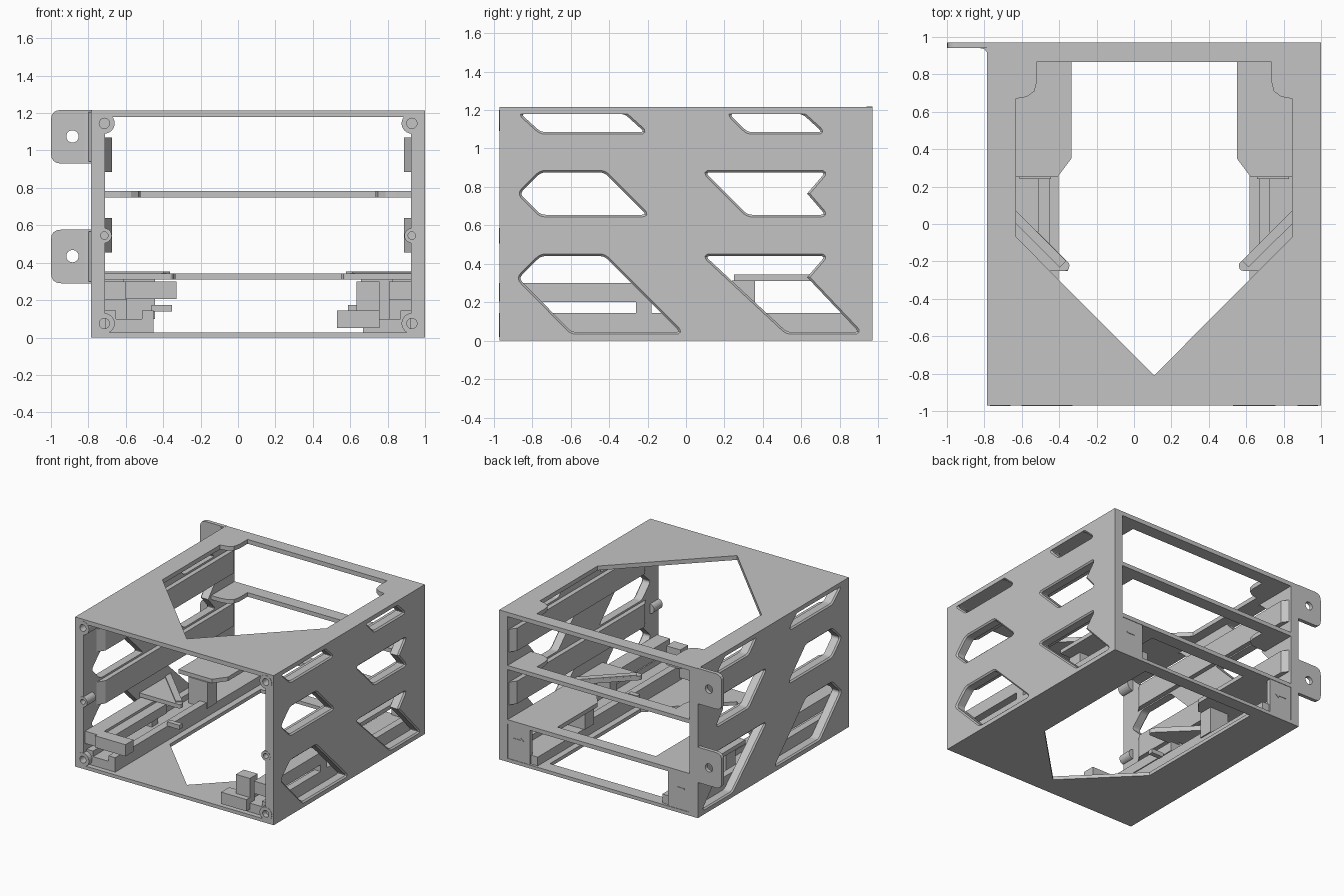
import bpy, bmesh, math
from mathutils import Vector

cube = bpy.data.objects.get("Cube")
if cube:
    bpy.data.objects.remove(cube, do_unlink=True)

CX = 0.1075            # centre line of the cage
HALF, INNER = 0.8925, 0.8175
FRONT, BACK, TOP = -0.97, 0.97, 1.215

grey = bpy.data.materials.new("plain grey")
grey.use_nodes = True
grey.diffuse_color = (0.55, 0.55, 0.55, 1)
grey.node_tree.nodes["Principled BSDF"].inputs["Base Color"].default_value = (0.55, 0.55, 0.55, 1)


def place(axis, p, d):
    """Put a 2D point at depth d along an axis."""
    return {"x": (d, p[0], p[1]), "y": (p[0], d, p[1]), "z": (p[0], p[1], d)}[axis]


def finish(name, bm, cx=CX):
    bmesh.ops.recalc_face_normals(bm, faces=bm.faces)
    mesh = bpy.data.meshes.new(name)
    bm.to_mesh(mesh)
    bm.free()
    mesh.materials.append(grey)
    obj = bpy.data.objects.new(name, mesh)
    obj.location.x = cx
    bpy.context.collection.objects.link(obj)
    return obj


def rounded(pts, r, only, n=4):
    """Round the chosen corners of a polygon, starting r away from each."""
    out = []
    for i, p in enumerate(pts):
        p = Vector(p)
        if i not in only:
            out.append(p)
            continue
        a = p + (Vector(pts[i - 1]) - p).normalized() * r
        b = p + (Vector(pts[(i + 1) % len(pts)]) - p).normalized() * r
        for k in range(n + 1):
            t = k / n
            out.append(a * (1 - t) ** 2 + p * (2 * t * (1 - t)) + b * t * t)
    return out


def grown(pts, d):
    """Offset a clockwise polygon outwards with mitred corners."""
    out = []
    for i, p in enumerate(pts):
        e = (p - pts[i - 1]).normalized()
        f = (pts[(i + 1) % len(pts)] - p).normalized()
        n1, n2 = Vector((-e.y, e.x)), Vector((-f.y, f.x))
        out.append(p + (n1 + n2) * (d / (1 + n1.dot(n2))))
    return out


def loft(name, axis, sections, cx=CX):
    """Closed solid through matching outlines at given depths."""
    bm = bmesh.new()
    rings = [[bm.verts.new(place(axis, p, d)) for p in pts] for pts, d in sections]
    for low, high in zip(rings, rings[1:]):
        for i in range(len(low)):
            bm.faces.new((low[i - 1], low[i], high[i], high[i - 1]))
    bm.faces.new(rings[0])
    bm.faces.new(rings[-1])
    return finish(name, bm, cx)


def prism(name, axis, pts, a, b, cx=CX):
    return loft(name, axis, [(pts, a), (pts, b)], cx)


def box(name, u, y, z):
    return prism(name, "z", [(u[0], y[0]), (u[1], y[0]), (u[1], y[1]), (u[0], y[1])], z[0], z[1])


def disc(x, z, r, n=24):
    return [(x + r * math.cos(math.tau * i / n), z + r * math.sin(math.tau * i / n)) for i in range(n)]


def bake(obj, cutters=(), mirror=False):
    """Cut, mirror across the centre line, and apply."""
    for c in cutters:
        c.hide_render = True
        m = obj.modifiers.new("cut", 'BOOLEAN')
        m.operation, m.solver, m.object = 'DIFFERENCE', 'EXACT', c
    if mirror:
        obj.modifiers.new("mirror", 'MIRROR')
    dg = bpy.context.evaluated_depsgraph_get()
    dg.update()
    mesh = bpy.data.meshes.new_from_object(obj.evaluated_get(dg))
    obj.modifiers.clear()
    obj.data = mesh
    for c in cutters:
        bpy.data.objects.remove(c, do_unlink=True)
    return obj


def pair(obj):
    return bake(obj, mirror=True)


def window_cutter(pts, notch):
    """Rounded window with a chamfered outer rim."""
    inner = rounded(pts, .025, [i for i in range(len(pts)) if i != notch])
    return loft("window_cutter", "x", [(inner, INNER - .1), (inner, HALF - .011),
                                       (grown(inner, .012), HALF + .001)])


# Side walls with angled windows and front screw holes
windows = [
    ([(-.86, 1.18), (-.32, 1.18), (-.215, 1.085), (-.755, 1.085)], None),
    ([(.225, 1.18), (.605, 1.18), (.71, 1.085), (.32, 1.085)], None),
    ([(-.755, .875), (-.425, .875), (-.205, .655), (-.755, .655), (-.865, .765)], None),
    ([(.1, .875), (.725, .875), (.63, .765), (.725, .655), (.32, .655)], 2),
    ([(-.755, .44), (-.425, .44), (-.03, .045), (-.595, .045), (-.87, .325)], None),
    ([(.1, .44), (.725, .44), (.63, .33), (.9, .045), (.525, .045)], 2),
]
screws = [(.075, .055), (.545, .04), (1.145, .055)]
BOSS = 0.822
wall = box("side_walls", (INNER, HALF), (FRONT, BACK), (0, TOP))
cutters = [window_cutter(*w) for w in windows]
cutters += [prism("screw_cutter", "y", disc(BOSS, z, r * .5), -1.1, -.87) for z, r in screws]
bake(wall, cutters, mirror=True)

# Screw bosses at the front edge
for z, r in screws:
    boss = prism("screw_boss", "y", disc(BOSS, z, r), FRONT - .002, -.86)
    bake(boss, [prism("screw_cutter", "y", disc(BOSS, z, r * .5), -1.1, -.87)], mirror=True)


# Top and bottom plates with pointed openings
def plate(name, z0, z1, half):
    obj = box(name, (-HALF, HALF), (FRONT, BACK), (z0, z1))
    loop = half + [(-u, y) for u, y in reversed(half) if u > 0]
    return bake(obj, [prism("opening_cutter", "z", loop, z0 - .1, z1 + .1)])


step = [(.7375, .67), (.68, .68), (.64, .71), (.6275, .76)]
plate("top_plate", 1.18, TOP, [(0, -.81), (.7375, -.07)] + step + [(.6275, .865)])
plate("bottom_plate", 0, .028, [(0, -.81), (.51, -.3), (.51, .865)])

# Rear cross bars
for z in (.31, .75):
    box("rear_bar", (-INNER, INNER), (.865, BACK), (z, z + .033))

# Shelf flanges
pair(prism("middle_flange", "z", [(INNER, .67)] + step + [(.6275, BACK - .01), (INNER, BACK - .01)], .75, .783))
pair(prism("lower_flange", "z", [(INNER, .25), (.5175, .25), (.4425, .35),
                                 (.4425, BACK - .01), (INNER, BACK - .01)], .31, .343))
gusset = rounded([(INNER, .15), (.45, -.215), (.46, -.25), (INNER, -.25)], .015, (1, 2))
pair(prism("front_gusset", "z", gusset, .31, .343))
pair(prism("gusset_lip", "z", [(INNER, .08), (INNER, .15), (.47, -.197), (.505, -.232)], .343, .352))

# Guide rails on the inner walls, tapered at the front
for z in (.455, .885):
    pair(prism("guide_rail", "z", [(INNER, -.8), (.78, -.74), (.78, .9), (INNER, .95)], z, z + .185))

# Lower bay slides
pair(box("slide_base", (.56, INNER), (-.93, .95), (.028, .1)))
pair(box("slide_ridge", (.56, .62), (-.93, .24), (.1, .145)))
pair(box("slide_outer_ridge", (.76, INNER), (-.93, .95), (.1, .145)))
pair(box("slide_upper_bar", (.7, INNER), (-.95, -.18), (.2, .3)))
pair(box("slide_bridge", (.7, INNER), (-.26, -.18), (.1, .2)))
pair(box("slide_post", (.55, .72), (.24, .36), (.1, .312)))

# Front latch grips, turned over between the two sides
box("right_latch_grip", (-.71, -.4375), (FRONT - .004, -.87), (.205, .3))
box("right_latch_arm", (-.71, -.62), (-.95, -.18), (.205, .28))
box("right_latch_tab", (-.57, -.46), (-.25, -.21), (.14, .175))
box("left_latch_grip", (.4225, .65), (FRONT - .004, -.87), (.05, .145))
box("left_latch_post", (.525, .65), (-.93, -.83), (.145, .3))
box("left_latch_tab", (.48, .56), (-.25, -.21), (.14, .175))

# Rear corner panels with raised arrows
pair(box("rear_panel", (.62, INNER), (.93, BACK - .004), (.02, .315)))
pair(prism("panel_arrow", "y", [(.67, .2), (.7, .225), (.7, .206), (.77, .206),
                                (.77, .194), (.7, .194), (.7, .175)], .96, BACK))

# Mounting ears on one side
for z in (.29, .93):
    top = z + .287
    shape = rounded([(-1, z), (-.78, z), (-.78, top), (-1, top)], .055, (0, 3))
    ear = prism("mounting_ear", "y", shape, .94, BACK, cx=0)
    bake(ear, [prism("ear_hole_cutter", "y", disc(-.885, z + .145, .033), .8, 1.1, cx=0)])
    prism("ear_fillet", "z", [(-.83, .942), (-.8, .935), (-.78, .91), (-.78, .942)],
          z + .01, top - .01, cx=0)
